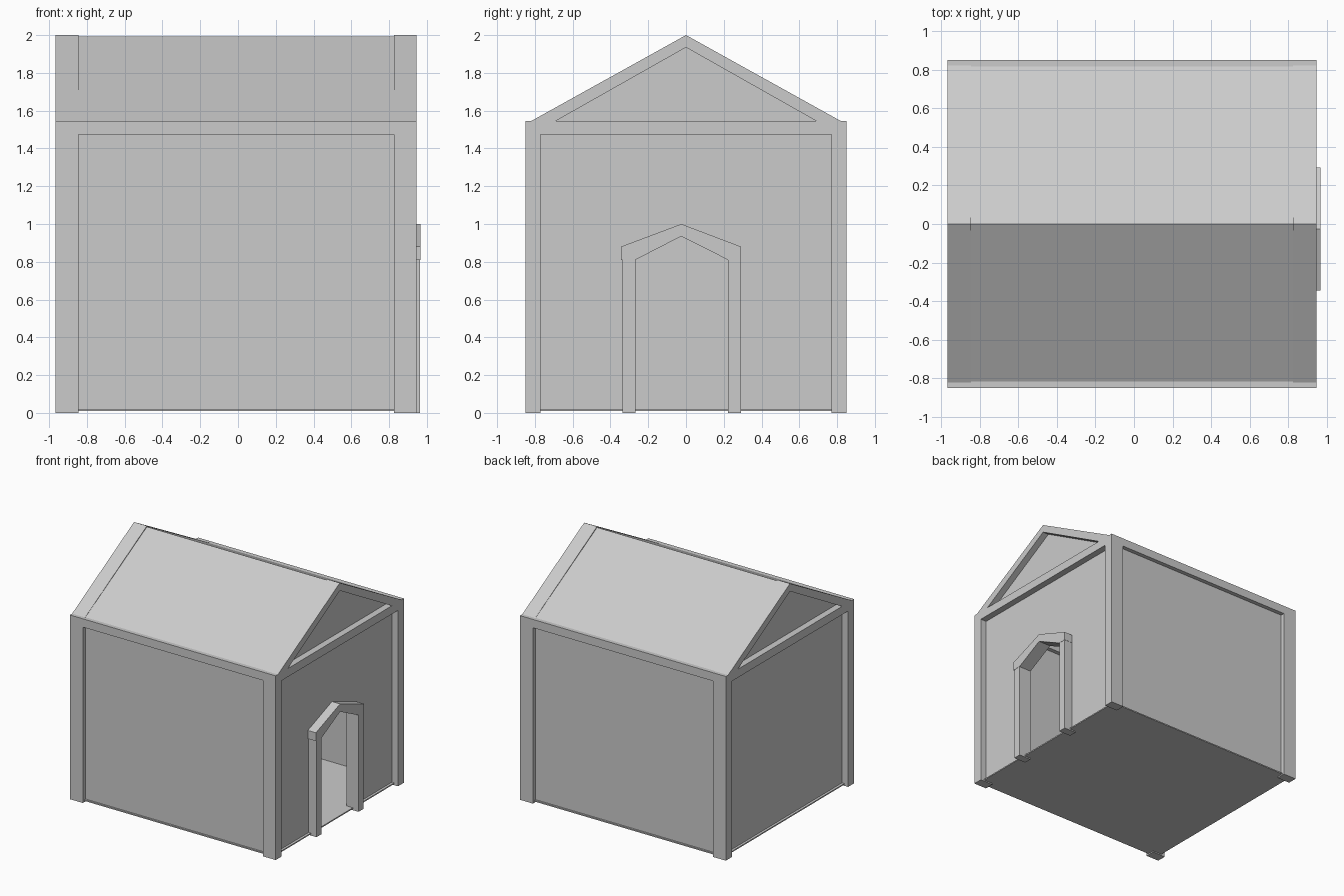
import bpy, bmesh

if "Cube" in bpy.data.objects:
    bpy.data.objects.remove(bpy.data.objects["Cube"])

X0, X1, Y = -0.965, 0.945, 0.85      # outer faces of the timber frame
PX, PY = 0.12, 0.08                  # post size
EAVE, BEAM = 1.545, 0.07


def box(name, x0, x1, y0, y1, z0, z1):
    bm = bmesh.new()
    bmesh.ops.create_cube(bm, size=1)
    for v in bm.verts:
        v.co = ((x0 + x1) / 2 + v.co.x * (x1 - x0),
                (y0 + y1) / 2 + v.co.y * (y1 - y0),
                (z0 + z1) / 2 + v.co.z * (z1 - z0))
    return finish(name, bm)


def prism(name, profile, x0, x1):
    """Extrude a (y, z) outline along x."""
    bm = bmesh.new()
    face = bm.faces.new([bm.verts.new((x0, y, z)) for y, z in profile])
    ext = bmesh.ops.extrude_face_region(bm, geom=[face])
    for v in ext["geom"]:
        if isinstance(v, bmesh.types.BMVert):
            v.co.x = x1
    return finish(name, bm)


def finish(name, bm):
    bmesh.ops.recalc_face_normals(bm, faces=bm.faces)
    me = bpy.data.meshes.new(name)
    bm.to_mesh(me)
    bm.free()
    ob = bpy.data.objects.new(name, me)
    bpy.context.collection.objects.link(ob)
    return ob


ends = {"left": (X0, X0 + PX), "right": (X1 - PX, X1)}

# Corner posts and long beams
for side, s in (("front", -1), ("back", 1)):
    y0, y1 = sorted((s * Y, s * (Y - PY)))
    for end, (a, b) in ends.items():
        box(f"{side}_{end}_post", a, b, y0, y1, 0, EAVE - BEAM)
    box(f"{side}_eave_beam", X0, X1, y0, y1, EAVE - BEAM, EAVE)
    # Long wall panels
    y0, y1 = sorted((s * 0.815, s * 0.805))
    box(f"{side}_wall", -0.91, 0.89, y0, y1, 0.01, EAVE - 0.02)

# End beams and gable rafters
for end, (a, b) in ends.items():
    box(f"{end}_tie_beam", a, b, -Y + PY, Y - PY, EAVE - BEAM, EAVE)
    prism(f"{end}_rafters", [(-0.82, EAVE), (0, 2), (0.82, EAVE),
                             (0.69, EAVE), (0, 1.935), (-0.69, EAVE)], a, b)

# End walls with gables; the right one has the doorway cut out of its outline
gable = [(0.815, 0.01), (0.815, 1.53), (0, 1.97), (-0.815, 1.53), (-0.815, 0.01)]
door = [(-0.30, 0.01), (-0.30, 0.84), (-0.025, 0.96), (0.25, 0.84), (0.25, 0.01)]
prism("left_wall", gable, -0.91, -0.90)
prism("right_wall", gable + door, 0.88, 0.89)

# Floor
box("floor", -0.93, 0.91, -0.83, 0.83, 0.01, 0.02)

# Roof panel, just below the rafter tops
prism("roof", [(-0.825, 1.54), (0, 1.992), (0.825, 1.54),
               (0.80, 1.54), (0, 1.975), (-0.80, 1.54)], X0 + 0.002, X1 - 0.002)

# Door frame
box("door_post_front", 0.85, 0.963, -0.335, -0.268, 0, 0.815)
box("door_post_back", 0.85, 0.963, 0.222, 0.29, 0, 0.815)
prism("door_lintel", [(-0.345, 0.81), (-0.345, 0.88), (-0.025, 1.0), (0.292, 0.88),
                      (0.292, 0.81), (0.222, 0.81), (-0.025, 0.935), (-0.268, 0.81)],
      0.85, 0.965)
